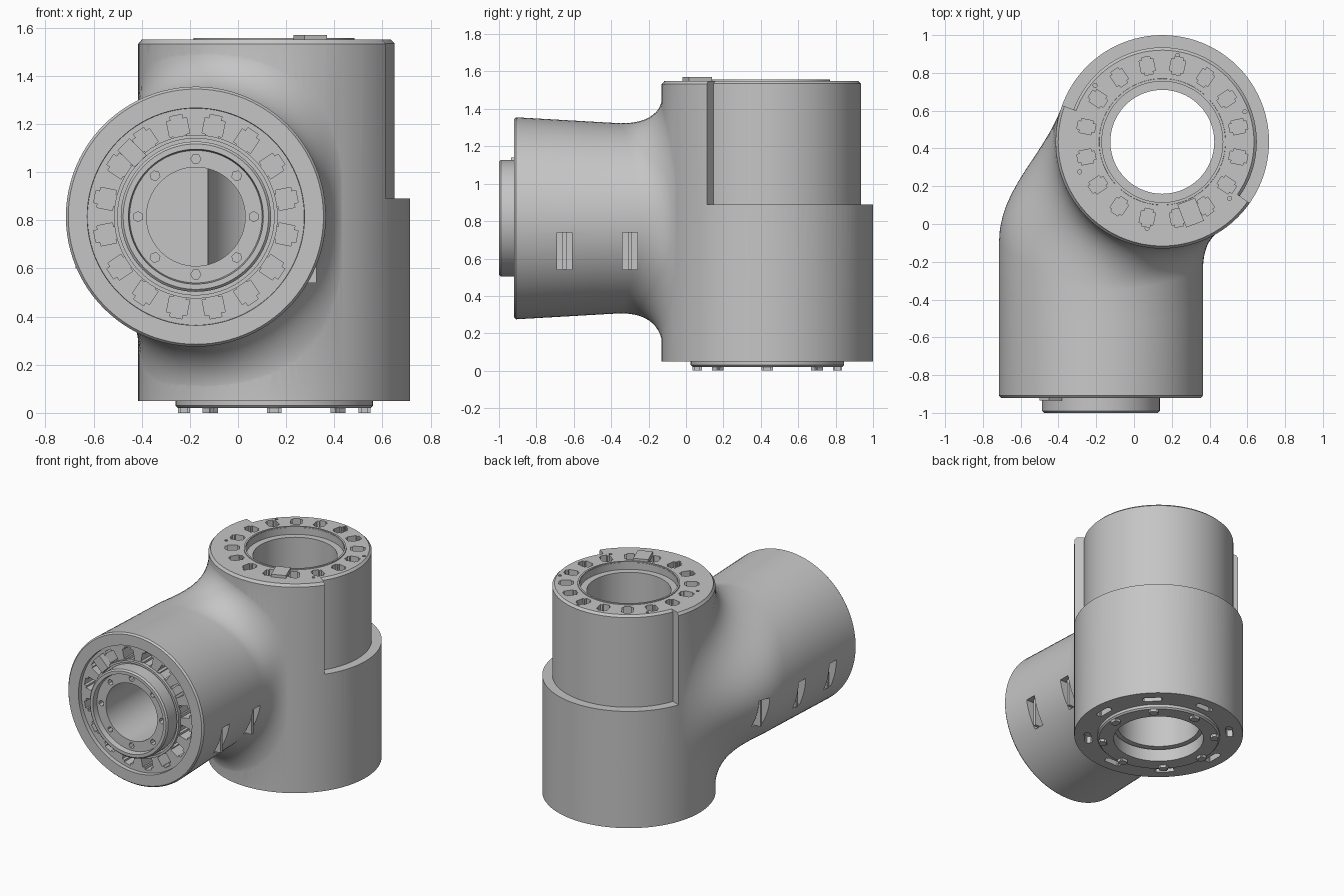
import bpy, bmesh, math
from mathutils import Matrix, Vector

if "Cube" in bpy.data.objects:
    bpy.data.objects.remove(bpy.data.objects["Cube"], do_unlink=True)

grey = bpy.data.materials.new("light grey")
grey.use_nodes = True
COL = (0.56, 0.56, 0.56, 1)
grey.diffuse_color = COL
grey.node_tree.nodes["Principled BSDF"].inputs["Base Color"].default_value = COL

CX, CY, R = 0.15, 0.435, 0.565          # vertical housing
PX, PZ, PR = -0.175, 0.815, 0.54        # branch pipe pointing to the front
V = Matrix.Translation((CX, CY, 0))
# local z of the branch points to -y
P = Matrix.Translation((PX, 0, PZ)) @ Matrix.Rotation(math.pi / 2, 4, 'X')


def finish(name, bm, mat=Matrix()):
    bmesh.ops.transform(bm, matrix=mat, verts=bm.verts)
    bmesh.ops.recalc_face_normals(bm, faces=bm.faces)
    me = bpy.data.meshes.new(name)
    bm.to_mesh(me)
    bm.free()
    me.materials.append(grey)
    me.shade_smooth()
    me.set_sharp_from_angle(angle=math.radians(30))
    ob = bpy.data.objects.new(name, me)
    bpy.context.scene.collection.objects.link(ob)
    return ob


def cylinder(name, r, z0, z1, mat, seg=96):
    bm = bmesh.new()
    bmesh.ops.create_cone(bm, cap_ends=True, segments=seg, radius1=r, radius2=r, depth=z1 - z0,
                          matrix=Matrix.Translation((0, 0, (z0 + z1) / 2)))
    return finish(name, bm, mat)


def lathe(name, profile, mat, a0=0, a1=360, seg=96):
    """Revolve a closed (radius, height) outline, fully or as a sector."""
    bm = bmesh.new()
    full = a1 - a0 == 360
    rings = []
    for i in range(seg if full else seg + 1):
        a = math.radians(a0 + (a1 - a0) * i / seg)
        rings.append([bm.verts.new((r * math.cos(a), r * math.sin(a), z)) for r, z in profile])
    n = len(profile)
    for i in range(seg):
        A, B = rings[i], rings[(i + 1) % len(rings)]
        for j in range(n):
            bm.faces.new((A[j], B[j], B[(j + 1) % n], A[(j + 1) % n]))
    if not full:
        bm.faces.new(rings[0])
        bm.faces.new(rings[-1])
    return finish(name, bm, mat)


def ring_of(name, n, radius, size, z, mat, offset=0, sides=0):
    """Boxes (or small prisms) spaced round a circle."""
    bm = bmesh.new()
    for i in range(n):
        m = Matrix.Rotation(math.radians(offset + 360 * i / n), 4, 'Z') @ Matrix.Translation((radius, 0, z))
        if sides:
            bmesh.ops.create_cone(bm, cap_ends=True, segments=sides, radius1=size[0],
                                  radius2=size[0], depth=size[2], matrix=m)
        else:
            vs = bmesh.ops.create_cube(bm, size=1, matrix=m @ Matrix.Diagonal((*size, 1)))["verts"]
            es = [e for e in {e for v in vs for e in v.link_edges}
                  if abs(e.verts[0].co.z - e.verts[1].co.z) > 1e-4]
            bmesh.ops.bevel(bm, geom=es, offset=min(size[:2]) * 0.2, segments=2, affect='EDGES')
    return finish(name, bm, mat)


def box(name, size, mat):
    bm = bmesh.new()
    bmesh.ops.create_cube(bm, size=1, matrix=Matrix.Diagonal((*size, 1)))
    return finish(name, bm, mat)


def combine(target, tool, op='DIFFERENCE'):
    """Apply a boolean and remove the tool."""
    tool.hide_render = True
    mod = target.modifiers.new("cut", 'BOOLEAN')
    mod.operation, mod.object, mod.solver = op, tool, 'EXACT'
    bpy.context.view_layer.update()
    dg = bpy.context.evaluated_depsgraph_get()
    me = bpy.data.meshes.new_from_object(target.evaluated_get(dg))
    target.modifiers.clear()
    target.data = me
    bpy.data.objects.remove(tool, do_unlink=True)


def branch():
    """Pipe that flares smoothly into the side of the vertical housing."""
    bm = bmesh.new()
    seg, steps = 96, 12
    cols = []
    for i in range(seg):
        a = 2 * math.pi * i / seg
        c, s = math.cos(a), math.sin(a)
        pts = [Vector((PX + r * c, y, PZ + r * s)) for r, y in ((0.53, -0.92), (PR, -0.908))]
        y1 = -0.35 + 0.25 * max(0, -c) ** 2 + 0.1 * max(0, c) ** 2
        p1 = Vector((PX + PR * c, y1, PZ + 0.508 * s))
        for k in (1, 2, 3):
            pts.append(pts[1].lerp(p1, k / 3))
        # end point and leaving direction on the housing wall
        p = 0.83 - 0.17 * c
        ec = math.copysign(abs(c) ** p, c)
        es = math.copysign(abs(s) ** p, s)
        th = math.radians(-129 + 71 * ec)
        p2 = Vector((CX + R * 0.997 * math.cos(th), CY + R * 0.997 * math.sin(th), 0.8 + 0.72 * es))
        t = Vector((-math.sin(th) * c, math.cos(th) * c, s)).normalized()
        h = 0.36 * (p2 - p1).length
        q1, q2 = p1 + Vector((0, h, 0)), p2 - t * h
        for k in range(1, steps + 1):
            u = k / steps
            w = 1 - u
            pts.append(w**3 * p1 + 3 * w * w * u * q1 + 3 * w * u * u * q2 + u**3 * p2)
        cols.append([bm.verts.new(q) for q in pts])
    tip = bm.verts.new((CX, CY, 0.8))
    for i in range(seg):
        A, B = cols[i], cols[(i + 1) % seg]
        for j in range(len(A) - 1):
            bm.faces.new((A[j], B[j], B[j + 1], A[j + 1]))
        bm.faces.new((A[-1], B[-1], tip))
    bm.faces.new([col[0] for col in cols])
    return finish("branch", bm)


# Main housing with rounded top rim, stepped in round the back
body = cylinder("housing", R, 0.05, 1.55, V)
combine(body, lathe("rim_cut", [(R - 0.018, 1.56), (R + 0.05, 1.56), (R + 0.05, 1.525), (R, 1.532), (R - 0.012, 1.546)], V))
combine(body, lathe("step_cut", [(0.5, 0.89), (0.7, 0.89), (0.7, 1.6), (0.485, 1.6), (0.485, 1.55), (0.5, 1.535)],
                    V, -35, 160))
combine(body, branch(), 'UNION')

# Bores, counterbores and the recess in the branch face
combine(body, cylinder("main_bore", 0.275, -0.1, 1.7, V))
combine(body, cylinder("top_counterbore", 0.32, 1.50, 1.7, V))
combine(body, cylinder("bottom_counterbore", 0.34, 0, 0.12, V))
combine(body, cylinder("branch_bore", 0.205, -0.44, 1.1, P))
combine(body, lathe("face_recess", [(0.30, 0.89), (0.45, 0.89), (0.455, 1.0), (0.30, 1.0)], P))

# Slots and screw holes
combine(body, ring_of("top_slots", 16, 0.41, (0.095, 0.075, 0.2), 1.53, V, 11.25))
combine(body, ring_of("face_slots", 16, 0.378, (0.1, 0.085, 0.3), 0.9, P, 11.25))
combine(body, ring_of("bottom_slots", 8, 0.475, (0.045, 0.13, 0.1), 0.05, V))
combine(body, ring_of("top_holes", 6, 0.465, (0.011, 0, 0.06), 1.55, V, 20, 8))

# Windows through both sides of the branch
for side, z, ys in ((1, 0.64, (-0.65, -0.30)), (-1, 0.70, (-0.65, -0.30, 0.08))):
    for y in ys:
        x = PX + side * (0.51 if y < 0 else 0.49)
        combine(body, box("window", (0.14, 0.08, 0.2), Matrix.Translation((x, y, z))))
        box("window_rib", (0.06, 0.022, 0.2), Matrix.Translation((x - side * 0.04, y, z)))
body.name = "housing"
body.data.shade_smooth()
body.data.set_sharp_from_angle(angle=math.radians(30))

# Collar on the branch face with a recessed flange and screw holes
collar = lathe("branch_collar", [(0.205, 0.88), (0.312, 0.88), (0.312, 0.99), (0.302, 1.0),
                                 (0.28, 1.0), (0.275, 0.96), (0.205, 0.96)], P)
combine(collar, ring_of("flange_holes", 8, 0.24, (0.021, 0, 0.1), 0.95, P, 0, 6))
collar.data.shade_smooth()
collar.data.set_sharp_from_angle(angle=math.radians(30))

# Thin raised ring on the branch face and on the top
lathe("face_ring", [(0.325, 0.88), (0.34, 0.88), (0.34, 0.91), (0.325, 0.91)], P)
lathe("top_ring", [(0.322, 1.53), (0.338, 1.53), (0.334, 1.556), (0.322, 1.556)], V)

# Base ring with small feet
lathe("base_ring", [(0.30, 0.11), (0.30, 0.02), (0.40, 0.02), (0.41, 0.03), (0.41, 0.11)], V)
ring_of("base_feet", 8, 0.375, (0.05, 0.06, 0.03), 0.015, V)

# Connector plates
box("top_plate", (0.10, 0.13, 0.03),
    Matrix.Translation((0.30, 0.06, 1.555)) @ Matrix.Rotation(math.radians(21), 4, 'Z'))
box("face_plate", (0.10, 0.05, 0.07),
    Matrix.Translation((-0.44, -0.91, 1.08)) @ Matrix.Rotation(math.radians(45), 4, 'Y'))
